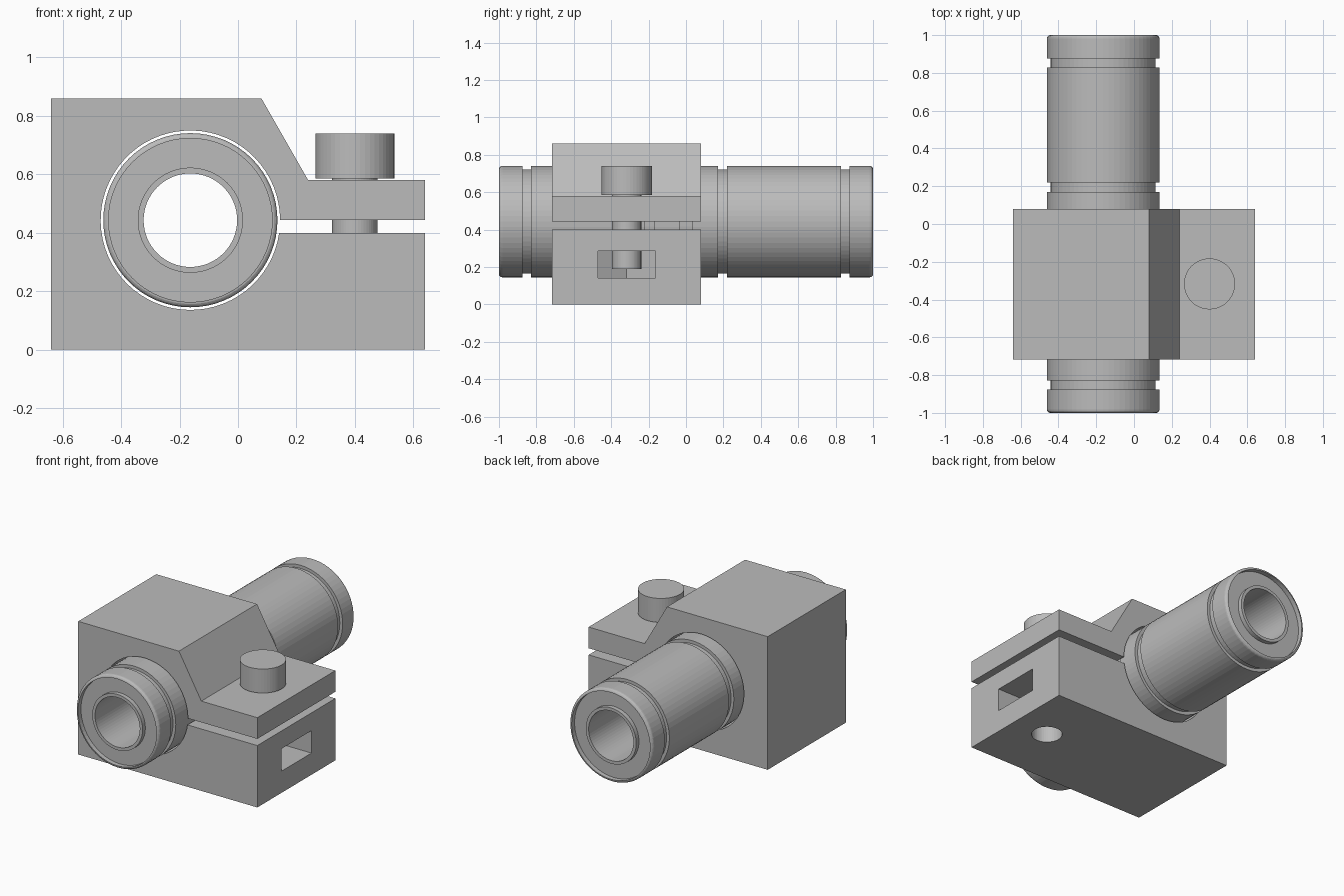
import bpy, bmesh, math

if "Cube" in bpy.data.objects:
    bpy.data.objects.remove(bpy.data.objects["Cube"])

grey = bpy.data.materials.new("light grey")
grey.diffuse_color = (0.5, 0.5, 0.5, 1)
grey.use_nodes = True
grey.node_tree.nodes["Principled BSDF"].inputs["Base Color"].default_value = grey.diffuse_color

CX, CZ = -0.163, 0.443      # sleeve axis
SX, SY = 0.40, -0.317       # screw axis


def finish(name, bm):
    bmesh.ops.recalc_face_normals(bm, faces=bm.faces)
    me = bpy.data.meshes.new(name)
    bm.to_mesh(me)
    bm.free()
    me.materials.append(grey)
    ob = bpy.data.objects.new(name, me)
    bpy.context.collection.objects.link(ob)
    return ob


def prism(name, points, offset):
    """Extrude a flat outline of 3D points along an offset."""
    bm = bmesh.new()
    face = bm.faces.new([bm.verts.new(p) for p in points])
    geo = bmesh.ops.extrude_face_region(bm, geom=[face], use_keep_orig=True)
    bmesh.ops.translate(bm, vec=offset,
                        verts=[v for v in geo["geom"] if isinstance(v, bmesh.types.BMVert)])
    return finish(name, bm)


def lathe(name, profile, place, n, closed=False):
    """Turn (radius, height) points; place maps (u, v, height) to 3D."""
    bm = bmesh.new()
    rings = [[bm.verts.new(place(r * math.cos(2 * math.pi * i / n),
                                 r * math.sin(2 * math.pi * i / n), h))
              for i in range(n)] for r, h in profile]
    pairs = list(zip(rings, rings[1:]))
    if closed:
        pairs.append((rings[-1], rings[0]))
    else:
        bm.faces.new(rings[0])
        bm.faces.new(rings[-1])
    for a, b in pairs:
        for i in range(n):
            j = (i + 1) % n
            bm.faces.new((a[i], a[j], b[j], b[i]))
    return finish(name, bm)


def on_screw(u, v, h):
    return (SX + u, SY + v, h)


def on_sleeve(u, v, h):
    return (CX + u, h, CZ + v)


def cut(target, cutter):
    mod = target.modifiers.new("cut", "BOOLEAN")
    mod.operation, mod.solver, mod.object = "DIFFERENCE", "EXACT", cutter
    bpy.context.view_layer.objects.active = target
    bpy.ops.object.modifier_apply(modifier=mod.name)
    bpy.data.objects.remove(cutter)


# Clamp block: outline with the split bore
R = 0.307
start, end = math.asin((0.40 - CZ) / R), -2 * math.pi
N = 64
outline = [(-0.64, 0), (0.64, 0), (0.64, 0.40)]
for i in range(N + 1):
    a = start + (end - start) * i / N
    outline.append((CX + R * math.cos(a), CZ + R * math.sin(a)))
outline += [(0.64, CZ), (0.64, 0.58), (0.24, 0.58), (0.08, 0.86), (-0.64, 0.86)]
block = prism("clamp_block", [(x, -0.717, z) for x, z in outline], (0, 0.797, 0))

# Screw hole and pointed nut pocket
cut(block, lathe("hole_cutter", [(0.09, -0.1), (0.09, 0.7)], on_screw, 48))
W = 0.153
pocket = [(0.75, SY - W), (0.75, SY + W), (SX - 0.088, SY + W),
          (SX - 0.176, SY), (SX - 0.088, SY - W)]
cut(block, prism("pocket_cutter", [(x, y, 0.14) for x, y in pocket], (0, 0, 0.145)))

# Clamp screw
lathe("clamp_screw", [(0.078, 0.19), (0.078, 0.585), (0.135, 0.585), (0.135, 0.74)],
      on_screw, 48)

# Grooved bearing sleeve: half profile mirrored in y
RO, RG, RB = 0.298, 0.278, 0.16
half = [(RG, 0.035), (RO, 0.035), (RO, 0.17), (RG, 0.17), (RG, 0.22), (RO, 0.22),
        (RO, 0.828), (RG, 0.828), (RG, 0.875), (RO, 0.875)]
for i in range(5):          # rounded rim
    a = math.radians(22.5 * i)
    half.append((RO - 0.018 + 0.018 * math.cos(a), 0.982 + 0.018 * math.sin(a)))
# recessed end face and raised inner lip
half += [(0.28, 1.0), (0.28, 0.97), (0.18, 0.97), (0.18, 0.998), (RB, 0.998)]
profile = half + [(r, -y) for r, y in reversed(half)]
lathe("bearing_sleeve", profile, on_sleeve, 64, closed=True)
